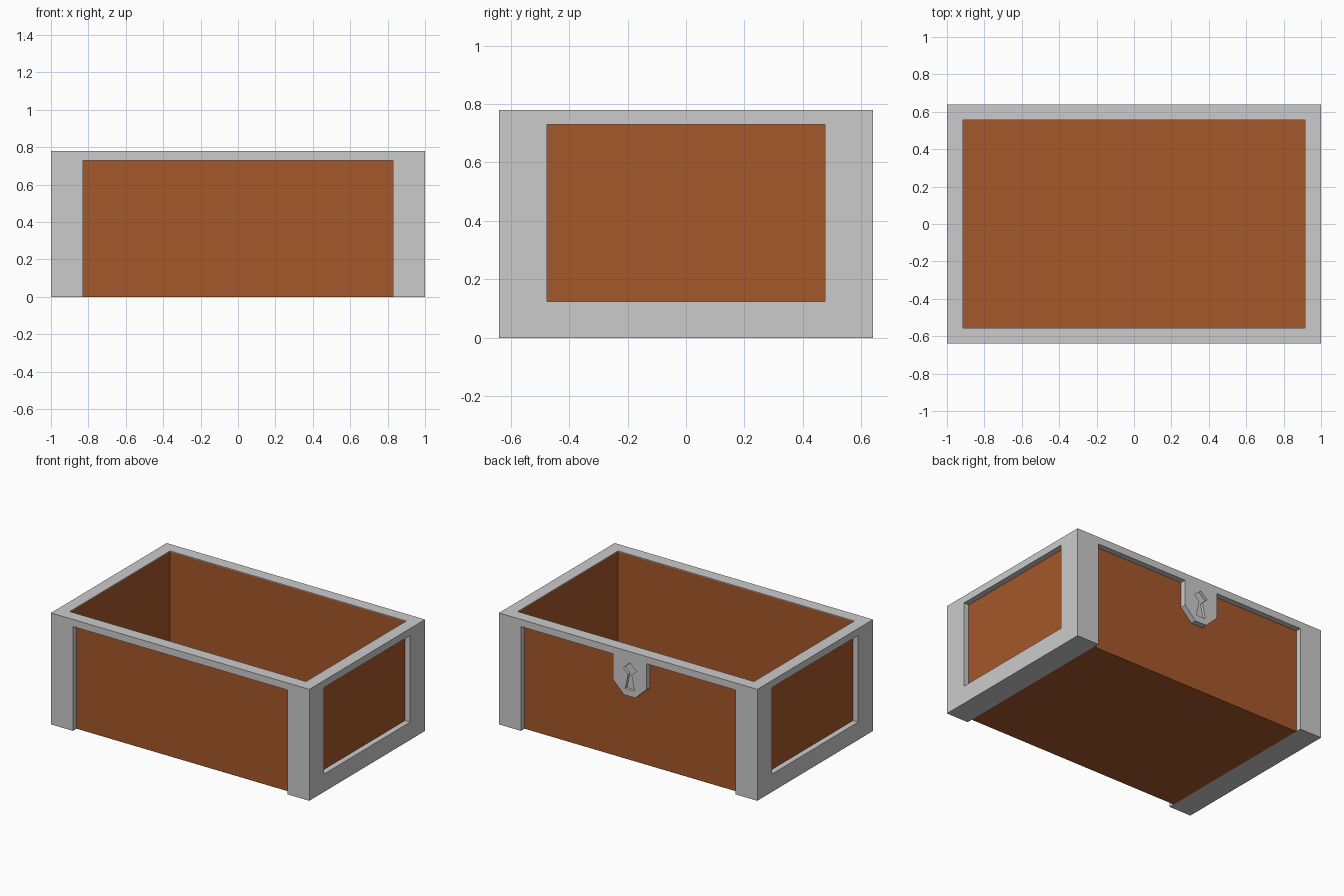
import bpy
from math import radians

if "Cube" in bpy.data.objects:
    bpy.data.objects.remove(bpy.data.objects["Cube"])

wood = bpy.data.materials.new("wood")
wood.diffuse_color = (0.376, 0.098, 0.023, 1)
wood.use_nodes = True
wood.node_tree.nodes["Principled BSDF"].inputs["Base Color"].default_value = wood.diffuse_color

ROT = {"top": (0, 0, 0),
       "front": (radians(90), 0, 0),                # profile in x, z
       "side": (radians(90), 0, radians(90))}       # profile in y, z


def rect(x0, x1, y0, y1):
    return [(x0, y0), (x1, y0), (x1, y1), (x0, y1)]


def plate(name, loops, facing, centre, thickness, mat=None):
    """Flat plate from an outline plus optional hole loops."""
    cu = bpy.data.curves.new(name, 'CURVE')
    cu.dimensions, cu.fill_mode, cu.extrude = '2D', 'BOTH', thickness / 2
    for loop in loops:
        sp = cu.splines.new('POLY')
        sp.points.add(len(loop) - 1)
        for p, (u, v) in zip(sp.points, loop):
            p.co = (u, v, 0, 1)
        sp.use_cyclic_u = True
    ob = bpy.data.objects.new(name, cu)
    bpy.context.collection.objects.link(ob)
    ob.location, ob.rotation_euler = centre, ROT[facing]
    bpy.ops.object.select_all(action='DESELECT')
    ob.select_set(True)
    bpy.context.view_layer.objects.active = ob
    bpy.ops.object.convert(target='MESH')
    ob = bpy.context.object
    ob.name = name
    for poly in ob.data.polygons:
        poly.use_smooth = False
    if mat:
        ob.data.materials.append(mat)
    return ob


X, Y, H = 1.0, 0.64, 0.78      # outer half sizes and height
T = 0.04                       # frame thickness
PX, PY = X - T, Y - T          # wooden wall outer faces
IX, IY = 0.915, 0.555          # inner opening

# wooden walls and floor
plate("wood_walls", [rect(-PX, PX, -PY, PY), rect(-IX, IX, -IY, IY)],
      "top", (0, 0, 0.3975), 0.755, wood)
plate("wood_base", [rect(-0.83, 0.83, -PY, PY)], "top", (0, 0, 0.01), 0.02, wood)
plate("inner_floor", [rect(-IX, IX, -IY, IY)], "top", (0, 0, 0.0325), 0.025, wood)

# rim capping the walls
plate("top_rim", [rect(-PX, PX, -PY, PY), rect(-IX, IX, -IY, IY)],
      "top", (0, 0, H - 0.0025), 0.005)

# end frames with a window, sills under the ends, long frames open below
arch = [(-PX, 0), (-0.83, 0), (-0.83, 0.73), (0.83, 0.73),
        (0.83, 0), (PX, 0), (PX, H), (-PX, H)]
for s, end, face in ((-1, "left", "front"), (1, "right", "back")):
    plate(end + "_frame", [rect(-Y, Y, 0, H), rect(-0.475, 0.475, 0.125, 0.73)],
          "side", (s * (X - T / 2), 0, 0), T)
    plate(end + "_sill", [rect(-0.065, 0.065, -PY, PY)],
          "top", (s * 0.895, 0, 0.01), 0.02)
    plate(face + "_frame", [arch], "front", (0, s * (Y - T / 2), 0), T)

# lock plate on the back with a sunken keyhole
C = -0.013
shield = [(C - 0.13, 0.73), (C - 0.13, 0.55), (C - 0.044, 0.467),
          (C + 0.044, 0.467), (C + 0.13, 0.55), (C + 0.13, 0.73)]
keyhole = [(C - 0.036, 0.512), (C + 0.036, 0.512), (C + 0.013, 0.618),
           (C + 0.05, 0.655), (C, 0.7), (C - 0.05, 0.655), (C - 0.013, 0.618)]
plate("lock_backing", [shield], "front", (0, PY + 0.01, 0), 0.02)
plate("lock_plate", [shield, keyhole], "front", (0, Y - 0.01, 0), 0.02)
